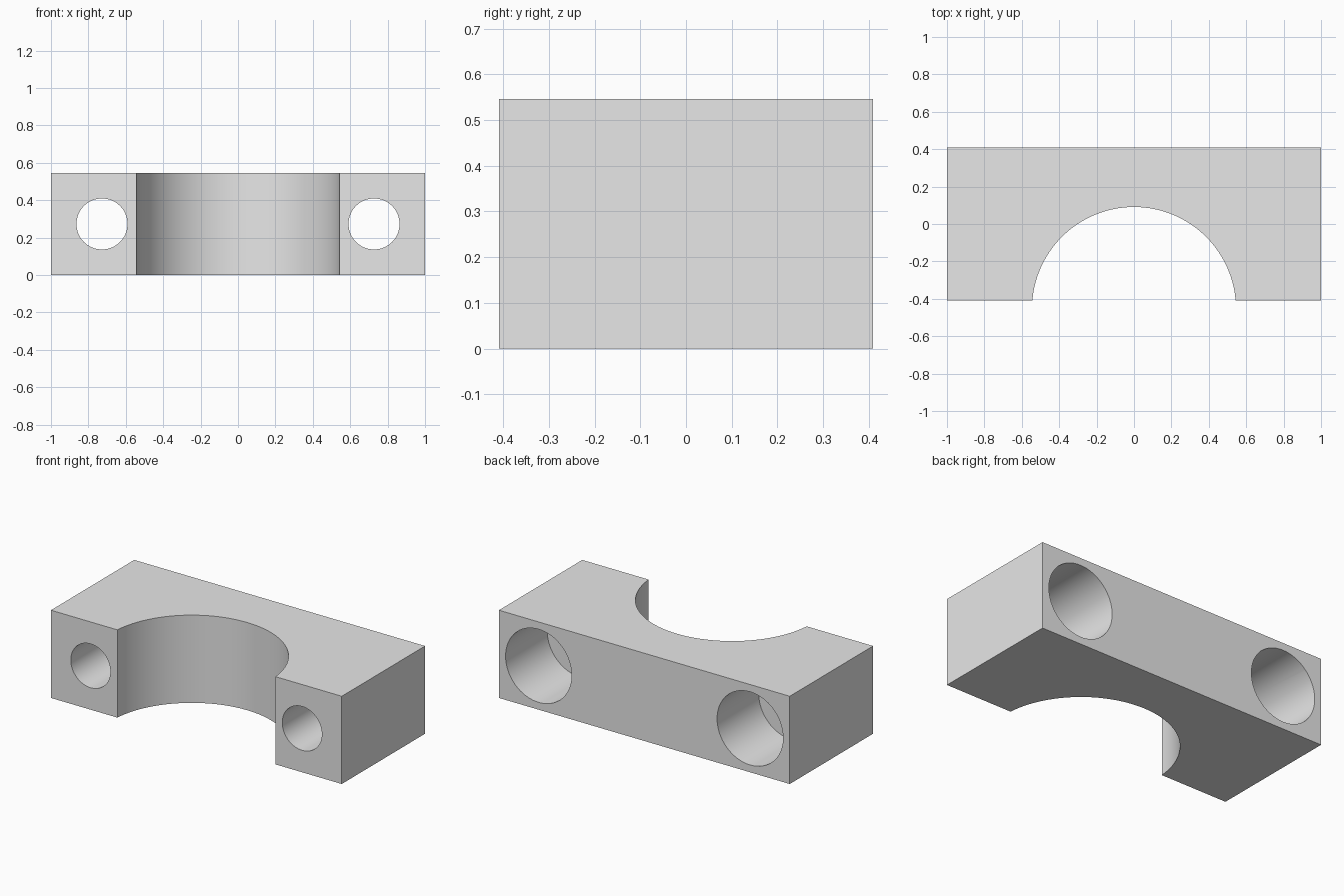
import bpy
import math

default = bpy.data.objects.get("Cube")
if default:
    bpy.data.objects.remove(default, do_unlink=True)

# Main dimensions
UNIT = 1 / 11
LENGTH, DEPTH, HEIGHT = 22 * UNIT, 9 * UNIT, 6 * UNIT
BACK = DEPTH / 2
MID_Z = HEIGHT / 2
HOLE_X = 8 * UNIT

grey = bpy.data.materials.new("plain grey")
grey.use_nodes = True
colour = (0.8, 0.8, 0.8, 1)
grey.diffuse_color = colour
grey.node_tree.nodes["Principled BSDF"].inputs["Base Color"].default_value = colour

# Rectangular clamp body
bpy.ops.mesh.primitive_cube_add(size=1, location=(0, 0, MID_Z))
body = bpy.context.object
body.name = body.data.name = "clamp_half"
body.scale = (LENGTH, DEPTH, HEIGHT)
bpy.ops.object.transform_apply(location=True, rotation=False, scale=True)
body.data.materials.append(grey)


def bore(name, radius, length, location, along_y=True, sides=64):
    """Cut a round hole through the body."""
    turn = (math.pi / 2, 0, 0) if along_y else (0, 0, 0)
    bpy.ops.mesh.primitive_cylinder_add(
        vertices=sides, radius=radius, depth=length, location=location, rotation=turn)
    cutter = bpy.context.object
    cutter.name = name
    cutter.hide_render = True
    cutter.data.materials.append(grey)
    mod = body.modifiers.new(name, 'BOOLEAN')
    mod.operation = 'DIFFERENCE'
    mod.solver = 'EXACT'
    mod.object = cutter
    bpy.context.view_layer.objects.active = body
    bpy.ops.object.modifier_apply(modifier=name)
    bpy.data.objects.remove(cutter, do_unlink=True)


# Round saddle, its axis just in front of the front face
bore("saddle_cutter", 6 * UNIT, 2, (0, -BACK - UNIT / 2, MID_Z), along_y=False, sides=128)

# Bolt holes, each counterbored from the back to half depth
for side in (-1, 1):
    x = side * HOLE_X
    bore("bolt_hole_cutter", 1.5 * UNIT, 2, (x, 0, MID_Z))
    bore("counterbore_cutter", 2.5 * UNIT, DEPTH, (x, BACK, MID_Z))

# Smooth round walls with crisp edges
bpy.ops.object.select_all(action='DESELECT')
body.select_set(True)
bpy.context.view_layer.objects.active = body
bpy.ops.object.shade_smooth_by_angle(angle=math.radians(30))
